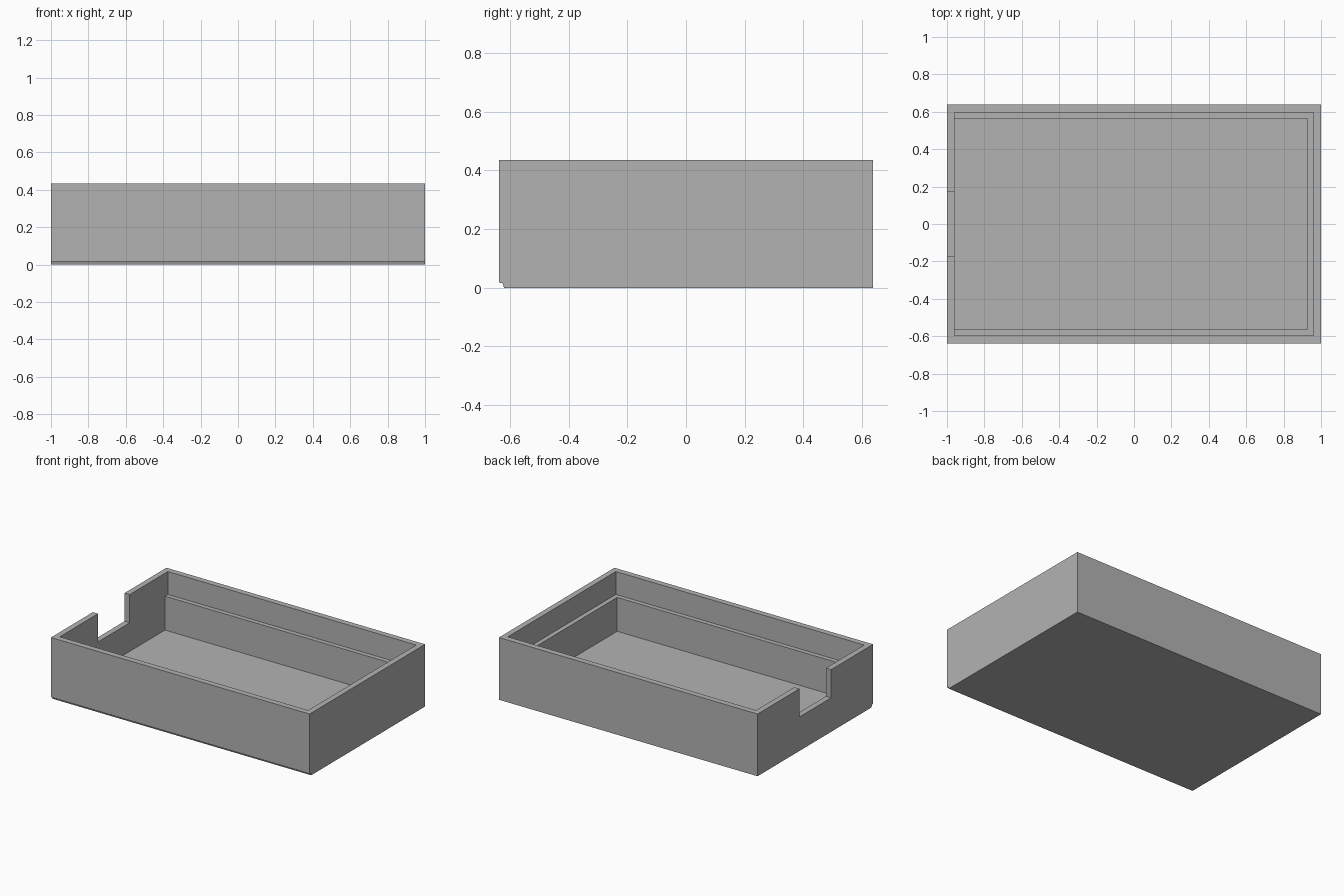
import bpy
import bmesh

if "Cube" in bpy.data.objects:
    bpy.data.objects.remove(bpy.data.objects["Cube"])

HX, HY, TOP = 1.0, 0.638, 0.435      # outer half sizes and height
RIM_X, RIM_Y = 0.96, 0.597           # opening above the ledge
BAY_X, BAY_Y = 0.928, 0.565          # opening below the ledge
LEDGE, FLOOR, NOTCH = 0.275, 0.038, 0.238

grey = bpy.data.materials.new("plain grey")
grey.use_nodes = True
colour = (0.45, 0.45, 0.45, 1)
grey.diffuse_color = colour
grey.node_tree.nodes["Principled BSDF"].inputs["Base Color"].default_value = colour


def prism(name, profile, x0, x1):
    """Extrude a closed (y, z) profile along x."""
    bm = bmesh.new()
    face = bm.faces.new([bm.verts.new((x0, y, z)) for y, z in profile])
    grown = bmesh.ops.extrude_face_region(bm, geom=[face])["geom"]
    moved = [v for v in grown if isinstance(v, bmesh.types.BMVert)]
    bmesh.ops.translate(bm, vec=(x1 - x0, 0, 0), verts=moved)
    bmesh.ops.recalc_face_normals(bm, faces=bm.faces)
    mesh = bpy.data.meshes.new(name)
    bm.to_mesh(mesh)
    bm.free()
    mesh.materials.append(grey)
    obj = bpy.data.objects.new(name, mesh)
    bpy.context.collection.objects.link(obj)
    return obj


def cut(target, name, x0, x1, half_y, z0):
    """Cut a box open at the top out of the target."""
    z1 = TOP + 0.1
    cutter = prism(name, [(-half_y, z0), (half_y, z0), (half_y, z1), (-half_y, z1)], x0, x1)
    cutter.hide_render = True
    mod = target.modifiers.new(name, "BOOLEAN")
    mod.operation, mod.solver, mod.object = "DIFFERENCE", "EXACT", cutter
    bpy.context.view_layer.objects.active = target
    bpy.ops.object.modifier_apply(modifier=mod.name)
    bpy.data.objects.remove(cutter)


# Block with a small relief along the front bottom edge
tray = prism("tray", [(-HY, TOP), (-HY, 0.018), (-HY + 0.012, 0.016),
                      (-HY + 0.018, 0), (HY, 0), (HY, TOP)], -HX, HX)

# Main bay, wider rim opening leaving a ledge on three sides, and end wall notch
cut(tray, "bay_cutter", -RIM_X, BAY_X, BAY_Y, FLOOR)
cut(tray, "rim_cutter", -RIM_X, RIM_X, RIM_Y, LEDGE)
cut(tray, "notch_cutter", -HX - 0.1, -RIM_X + 0.1, 0.175, NOTCH)
